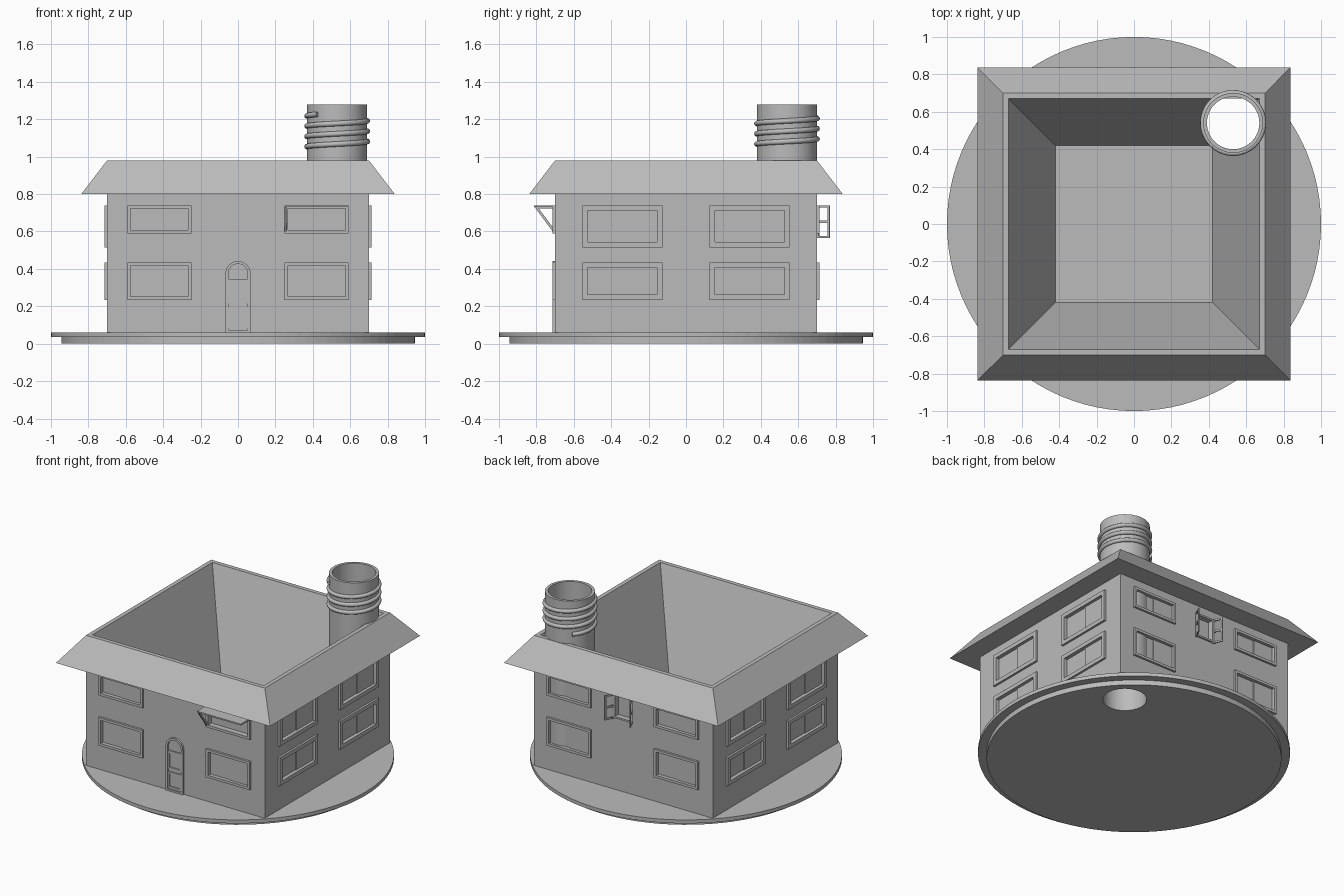
import bpy, bmesh, math
from mathutils import Matrix, Vector

if "Cube" in bpy.data.objects:
    bpy.data.objects.remove(bpy.data.objects["Cube"])

stone = bpy.data.materials.new("plain_grey")
stone.use_nodes = True
GREY = (0.5, 0.5, 0.5, 1)
stone.diffuse_color = GREY
stone.node_tree.nodes["Principled BSDF"].inputs["Base Color"].default_value = GREY

WALL = 0.7
FLUE = Vector((0.53, 0.54, 0))


def make(name, bm, smooth=False):
    bmesh.ops.recalc_face_normals(bm, faces=bm.faces)
    me = bpy.data.meshes.new(name)
    bm.to_mesh(me)
    bm.free()
    ob = bpy.data.objects.new(name, me)
    bpy.context.collection.objects.link(ob)
    me.materials.append(stone)
    if smooth:
        bpy.ops.object.select_all(action="DESELECT")
        ob.select_set(True)
        bpy.context.view_layer.objects.active = ob
        bpy.ops.object.shade_smooth_by_angle(angle=math.radians(35))
    return ob


def skin(bm, rings, caps=True, loop=False):
    """Bridge rings of points into a surface."""
    vs = [[bm.verts.new(p) for p in r] for r in rings]
    n = len(vs[0])
    pairs = list(zip(vs, vs[1:])) + ([(vs[-1], vs[0])] if loop else [])
    for a, b in pairs:
        for i in range(n):
            j = (i + 1) % n
            bm.faces.new((a[i], a[j], b[j], b[i]))
    if caps and not loop:
        bm.faces.new(vs[0])
        bm.faces.new(vs[-1])


def circle(r, z, n, centre=Vector()):
    return [centre + Vector((r * math.cos(t), r * math.sin(t), z))
            for t in (2 * math.pi * i / n for i in range(n))]


def square(h, z):
    return [(-h, -h, z), (h, -h, z), (h, h, z), (-h, h, z)]


def box(bm, u0, u1, z0, z1, d0, d1):
    """Box on the front wall: u along it, d outward from it."""
    skin(bm, [[(u, -WALL - d, z) for u, z in ((u0, z0), (u1, z0), (u1, z1), (u0, z1))]
              for d in (d0, d1)])


def frame(bm, u0, u1, z0, z1, t, d0, d1):
    rect = lambda k, d: [(u, -WALL - d, z) for u, z in
                         ((u0 + k, z0 + k), (u1 - k, z0 + k), (u1 - k, z1 - k), (u0 + k, z1 - k))]
    skin(bm, [rect(0, d0), rect(0, d1), rect(t, d1), rect(t, d0)], loop=True)


def turn(bm, quarter):
    bmesh.ops.rotate(bm, verts=bm.verts, cent=(0, 0, 0),
                     matrix=Matrix.Rotation(quarter * math.pi / 2, 3, "Z"))


def cut(target, bm):
    cutter = make("cutter", bm)
    cutter.hide_render = True
    mod = target.modifiers.new("cut", "BOOLEAN")
    mod.object, mod.solver = cutter, "EXACT"
    bpy.context.view_layer.objects.active = target
    bpy.ops.object.modifier_apply(modifier=mod.name)
    bpy.data.objects.remove(cutter)


def bore():
    bm = bmesh.new()
    skin(bm, [circle(0.15, z, 48, FLUE) for z in (-0.2, 1.5)])
    return bm


# stepped round base
bm = bmesh.new()
skin(bm, [circle(r, z, 96) for r, z in ((0.945, 0), (0.945, 0.035), (1, 0.035), (1, 0.06))])
base = make("round_base", bm)
cut(base, bore())

# house body with flared roof skirt and tapering open inside
bm = bmesh.new()
skin(bm, [square(h, z) for h, z in
          ((WALL, 0.055), (WALL, 0.8), (0.838, 0.8), (WALL, 0.98), (0.67, 0.98), (0.42, 0.26))])
house = make("house_body", bm)
cut(house, bore())

# windows: centre, half width, frame width per wall; rows of bottom, top
LOWER = (0.235, 0.435)
LAYOUT = {"front": (0, 0.42, 0.172, 0.018, (0.59, 0.74)),
          "right": (1, 0.34, 0.214, 0.028, (0.515, 0.74)),
          "back": (2, 0.42, 0.172, 0.018, (0.59, 0.74)),
          "left": (3, 0.34, 0.214, 0.028, (0.515, 0.74))}
for side, (quarter, centre, half, t, upper) in LAYOUT.items():
    frames, panes, holes = bmesh.new(), bmesh.new(), bmesh.new()
    for z0, z1 in (LOWER, upper):
        for c in (-centre, centre):
            u0, u1 = c - half, c + half
            frame(frames, u0, u1, z0, z1, t, -0.005, 0.015)
            box(holes, u0 + t, u1 - t, z0 + t, z1 - t, -0.025, 0.05)
            # one sliding pane sits in front of the other
            if not (side == "front" and c > 0 and z0 > 0.5):
                box(panes, u0 + t, c, z0 + t, z1 - t, -0.03, -0.012)
                box(panes, c, u1 - t, z0 + t, z1 - t, -0.03, -0.006)
    if side == "back":
        box(holes, -0.06, 0.06, 0.58, 0.73, -0.03, 0.05)
        frame(frames, -0.07, 0.07, 0.57, 0.74, 0.012, -0.005, 0.012)
    for b in (frames, panes, holes):
        turn(b, quarter)
    make(side + "_window_frames", frames)
    make(side + "_window_panes", panes)
    cut(house, holes)

# open shutters on the small back window
for s, name in ((-1, "left"), (1, "right")):
    bm = bmesh.new()
    for z0, z1 in ((0.565, 0.658), (0.647, 0.74)):
        frame(bm, 0, 0.075, z0, z1, 0.012, -0.004, 0.004)
    bmesh.ops.translate(bm, verts=bm.verts, vec=(0, WALL, 0))
    bmesh.ops.rotate(bm, verts=bm.verts, cent=(0, 0, 0), matrix=Matrix.Rotation(math.radians(65), 3, "Z"))
    bmesh.ops.translate(bm, verts=bm.verts, vec=(0.068, WALL, 0))
    bmesh.ops.scale(bm, verts=bm.verts, vec=(s, 1, 1))
    make(name + "_shutter", bm)

# awning sash propped open on the front
bm = bmesh.new()
box(bm, 0.248, 0.592, 0.73, 0.74, 0, 0.113)
make("awning_sash", bm)
bm = bmesh.new()
tri = lambda pts, u: [(u, -WALL - d, z) for d, z in pts]
outer = ((0, 0.735), (0.113, 0.735), (0.005, 0.59))
inner = ((0.012, 0.723), (0.087, 0.723), (0.012, 0.622))
skin(bm, [tri(outer, 0.248), tri(outer, 0.26), tri(inner, 0.26), tri(inner, 0.248)], loop=True)
make("awning_bracket", bm)


# arched front door
def arch(r, z0, d):
    curve = [(r * math.cos(math.pi * i / 16), 0.375 + r * math.sin(math.pi * i / 16)) for i in range(17)]
    return [(u, -WALL - d, z) for u, z in [(-r, z0), (r, z0)] + curve]


bm = bmesh.new()
skin(bm, [arch(0.067, 0.06, -0.005), arch(0.067, 0.06, 0.013),
          arch(0.052, 0.072, 0.013), arch(0.052, 0.072, -0.005)], loop=True)
make("door_frame", bm)
bm = bmesh.new()
skin(bm, [arch(0.053, 0.07, d) for d in (-0.02, 0.001)])
make("door_leaf", bm)
bm = bmesh.new()
for z0, z1 in ((0.08, 0.195), (0.215, 0.335)):
    frame(bm, -0.053, 0.053, z0, z1, 0.012, 0, 0.008)
box(bm, -0.053, 0.053, 0.335, 0.345, 0, 0.01)
make("door_panels", bm)

# hollow chimney running through to the underside
bm = bmesh.new()
skin(bm, [circle(r, z, 64, FLUE) for r, z in ((0.16, 0), (0.16, 1.28), (0.14, 1.28), (0.14, 0))], loop=True)
make("chimney", bm, smooth=True)

# coil wound round the chimney
bm = bmesh.new()
steps, rings = 150, []
for i in range(steps + 1):
    f = i / steps
    a = math.radians(130 + f * (3 * 360 + 100))
    out = Vector((math.cos(a), math.sin(a), 0))
    mid = FLUE + out * 0.162 + Vector((0, 0, 1.046 + 0.18 * f))
    rings.append([mid + 0.014 * (out * math.cos(t) + Vector((0, 0, math.sin(t))))
                  for t in (math.pi * k / 6 for k in range(12))])
skin(bm, rings)
make("chimney_coil", bm, smooth=True)
